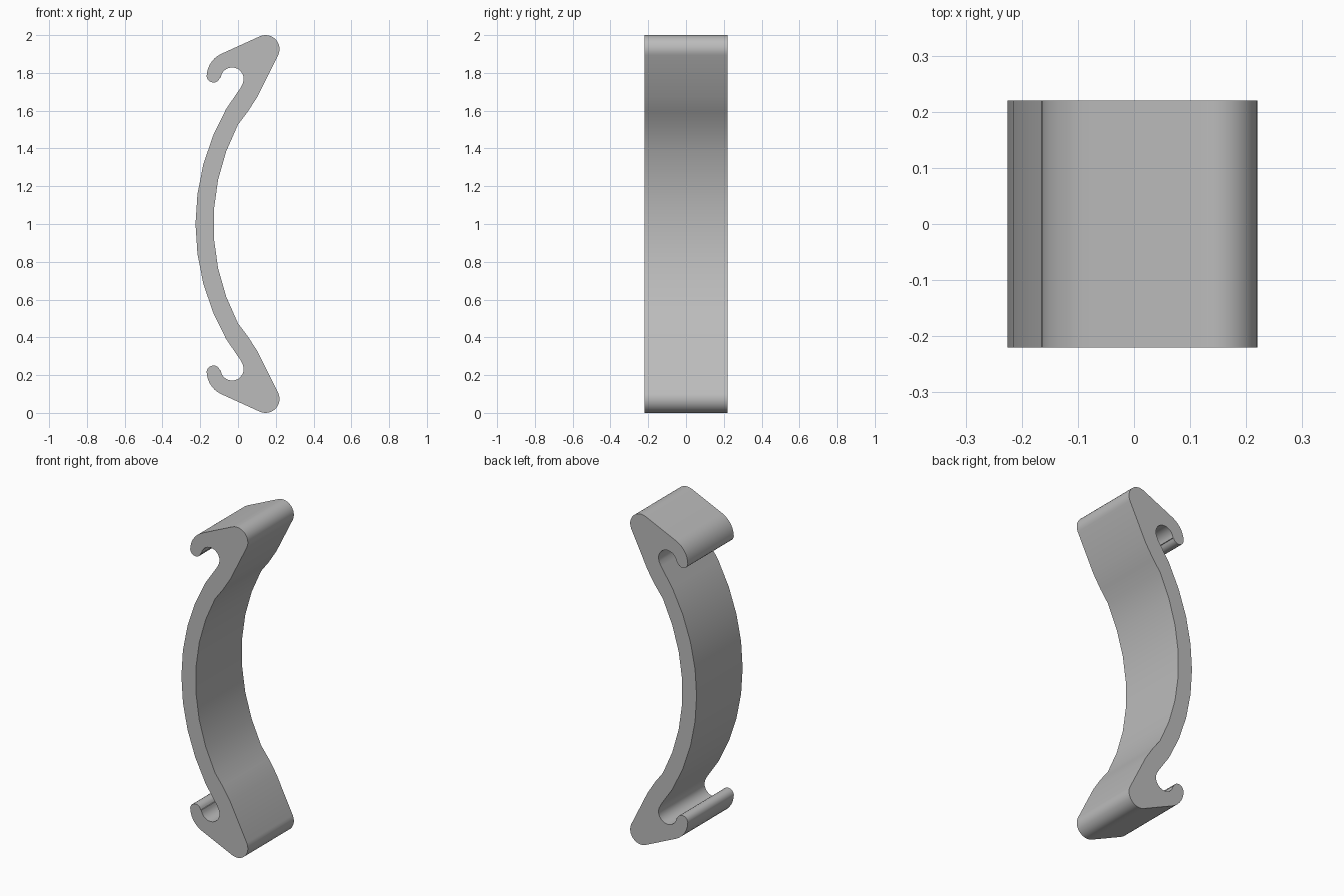
import bpy, bmesh
from math import sin, cos, radians

HALF_DEPTH = 0.22

if "Cube" in bpy.data.objects:
    bpy.data.objects.remove(bpy.data.objects["Cube"])


def arc(cx, cz, r, start, end, steps):
    """Points on a circular arc in the xz plane, angles in degrees."""
    angles = [radians(start + (end - start) * i / steps) for i in range(steps + 1)]
    return [(cx + r * cos(a), cz + r * sin(a)) for a in angles]


# Upper half of the profile, from the inside of the bow round to its outside
upper = arc(1.0, 1.0, 1.13, 175.9, 152.2, 3)           # inner face of bow
upper += [(0.05, 1.592), (0.103, 1.674)]               # flare into the head
upper += arc(0.146, 1.926, 0.074, -26, 114.7, 12)      # rounded outer corner
upper += arc(-0.033, 1.78, 0.133, 114.7, 178, 7)       # back of hook
upper += arc(-0.13, 1.785, 0.036, 190, 345, 8)         # hook tip
upper += arc(-0.031, 1.768, 0.061, 172, -22, 12)       # slot
upper += [(0.013, 1.72)]
upper += arc(1.0, 1.0, 1.225, 150.2, 180, 4)           # outer face of bow

# Mirror about mid height; the last point lies on the mirror line
lower = [(x, 2 - z) for x, z in reversed(upper[:-1])]

# Extrude the closed profile along y
bm = bmesh.new()
front = bm.faces.new([bm.verts.new((x, -HALF_DEPTH, z)) for x, z in upper + lower])
ext = bmesh.ops.extrude_face_region(bm, geom=[front], use_keep_orig=True)
back = [g for g in ext["geom"] if isinstance(g, bmesh.types.BMVert)]
bmesh.ops.translate(bm, verts=back, vec=(0, 2 * HALF_DEPTH, 0))
bmesh.ops.recalc_face_normals(bm, faces=bm.faces)
mesh = bpy.data.meshes.new("curved_clip")
bm.to_mesh(mesh)
bm.free()

clip = bpy.data.objects.new("curved_clip", mesh)
bpy.context.collection.objects.link(clip)

# Plain grey finish
grey = bpy.data.materials.new("grey")
grey.use_nodes = True
grey.diffuse_color = (0.5, 0.5, 0.5, 1)
grey.node_tree.nodes["Principled BSDF"].inputs["Base Color"].default_value = grey.diffuse_color
mesh.materials.append(grey)

bpy.ops.object.select_all(action="DESELECT")
clip.select_set(True)
bpy.context.view_layer.objects.active = clip
bpy.ops.object.shade_smooth_by_angle(angle=radians(30))
